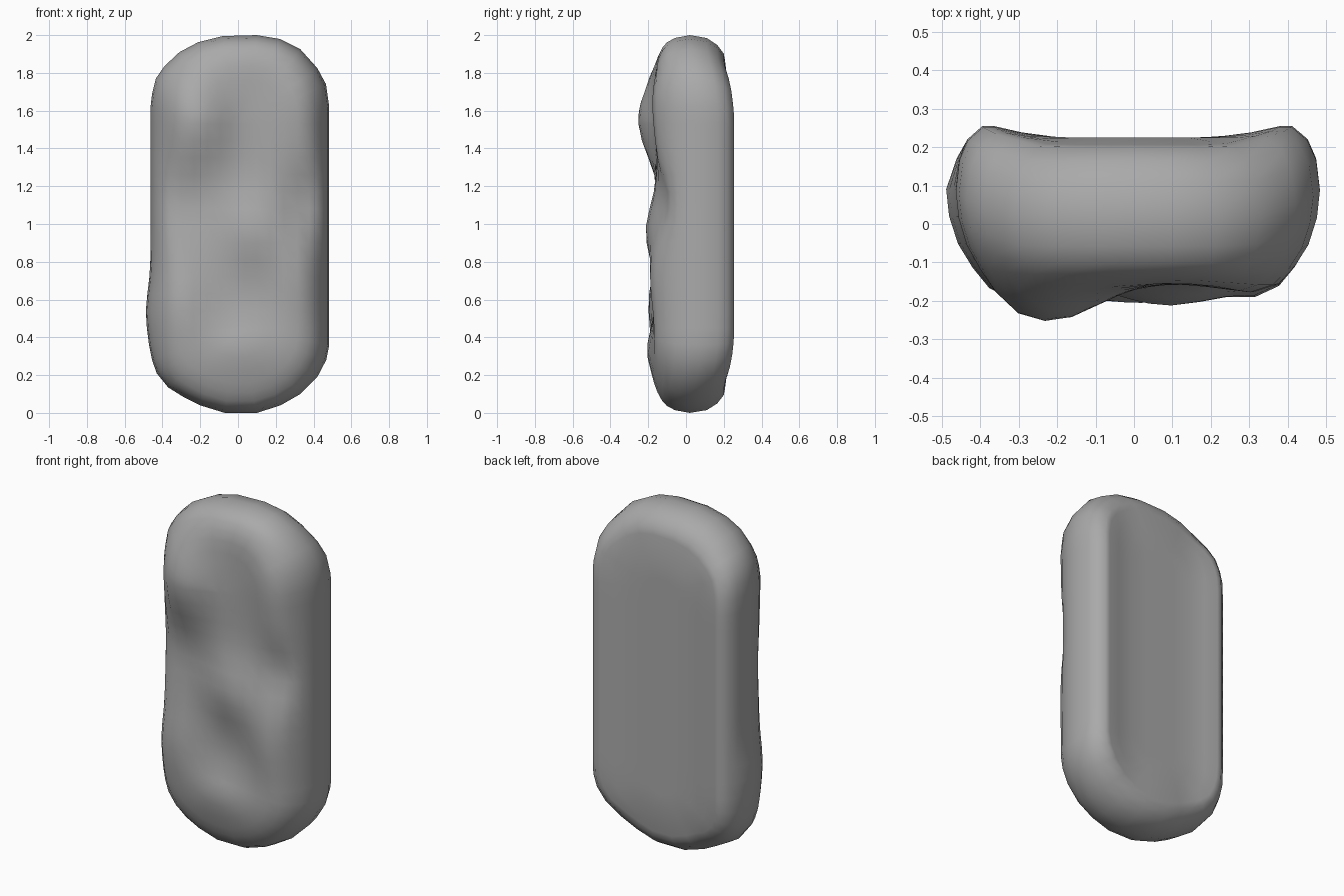
import bpy, bmesh, math

cube = bpy.data.objects.get("Cube")
if cube:
    bpy.data.objects.remove(cube, do_unlink=True)


def bell(d, width):
    return math.exp(-(d / width) ** 2)


# Lumps and hollows of the front: x, z, width, height, depth
LUMPS = [(-0.22, 1.55, 0.17, 0.24, 0.1), (0.09, 0.96, 0.18, 0.19, 0.06),
         (-0.3, 0.57, 0.17, 0.22, 0.045), (0.02, 0.33, 0.24, 0.16, 0.053),
         (0.31, 0.7, 0.14, 0.22, 0.035), (0.32, 1.65, 0.13, 0.24, 0.025),
         (0.4, 1.12, 0.13, 0.17, -0.08), (-0.35, 1.12, 0.2, 0.17, -0.03)]

# Section through the sides and through the ends: fraction outwards, y
SIDE = [(0, .225), (.2, .225), (.42, .225), (.63, .238), (.79, .255), (.85, .255),
        (.935, .22), (.98, .17), (1, .09), (.985, .02), (.94, -.05), (.865, -.105), (.78, -.142)]
END = [(0, .225), (.2, .225), (.42, .225), (.62, .212), (.72, .206), (.79, .2),
       (.89, .165), (.967, .11), (1, .02), (.968, -.058), (.92, -.1), (.86, -.125), (.76, -.145)]
FRONT = [(s, -.153) for s in (.65, .5, .35, .2, .08, 0)]

# Outline of the body, anticlockwise from the lower right
STEPS = 14
levels = [0.36 + 1.26 * i / STEPS for i in range(STEPS + 1)]
top = [(.466, 1.74), (.42, 1.825), (.33, 1.925), (.22, 1.98), (.1, 2), (-.08, 1.995),
       (-.21, 1.963), (-.31, 1.91), (-.39, 1.835), (-.435, 1.77), (-.455, 1.69)]
bottom = [(-.453, .28), (-.43, .21), (-.37, .135), (-.29, .085), (-.2, .04), (-.07, 0),
          (.1, 0), (.225, .04), (.33, .1), (.42, .19), (.467, .28)]
outline = [(.483, z) for z in levels] + top
outline += [(-.463, z) for z in reversed(levels)] + bottom


def surface_point(px, pz, side, end):
    """Place one section point between the spine and the outline."""
    mz = min(max(pz, levels[1]), levels[-2])
    w = ((pz - mz) / math.hypot(px, pz - mz)) ** 2
    w = min(1, 1.6 * w)
    s = side[0] + (end[0] - side[0]) * w
    y = side[1] + (end[1] - side[1]) * w
    x, z = px * s, mz + (pz - mz) * s
    # Low bulge on the right flank, kept off the back
    forward = min(1, max(0, (.2 - y) / .1))
    x -= .025 * bell(z - .53, .16) * forward * s * s * max(0, -px) / .46
    if y < 0:
        fade = min(1, max(0, (1 - s) / 0.36))
        fade *= fade * (3 - 2 * fade)
        y -= fade * sum(d * bell(x - cx, wx) * bell(z - cz, wz) for cx, cz, wx, wz, d in LUMPS)
    return x, y, z


# Body skinned from nested rings
bm = bmesh.new()
rings = [[bm.verts.new(surface_point(px, pz, a, b)) for px, pz in outline]
         for a, b in zip(SIDE + FRONT, END + FRONT)]
count = len(outline)
for inner, outer in zip(rings, rings[1:]):
    for i in range(count):
        j = (i + 1) % count
        bm.faces.new((inner[i], inner[j], outer[j], outer[i]))
bmesh.ops.remove_doubles(bm, verts=bm.verts, dist=0.0005)
bmesh.ops.recalc_face_normals(bm, faces=bm.faces)
for face in bm.faces:
    face.smooth = True

mesh = bpy.data.meshes.new("lumpy_body")
bm.to_mesh(mesh)
bm.free()
body = bpy.data.objects.new("lumpy_body", mesh)
bpy.context.collection.objects.link(body)

# Plain grey surface
grey = bpy.data.materials.new("plain_grey")
grey.use_nodes = True
colour = (0.4, 0.4, 0.4, 1)
grey.diffuse_color = colour
grey.node_tree.nodes["Principled BSDF"].inputs["Base Color"].default_value = colour
mesh.materials.append(grey)
